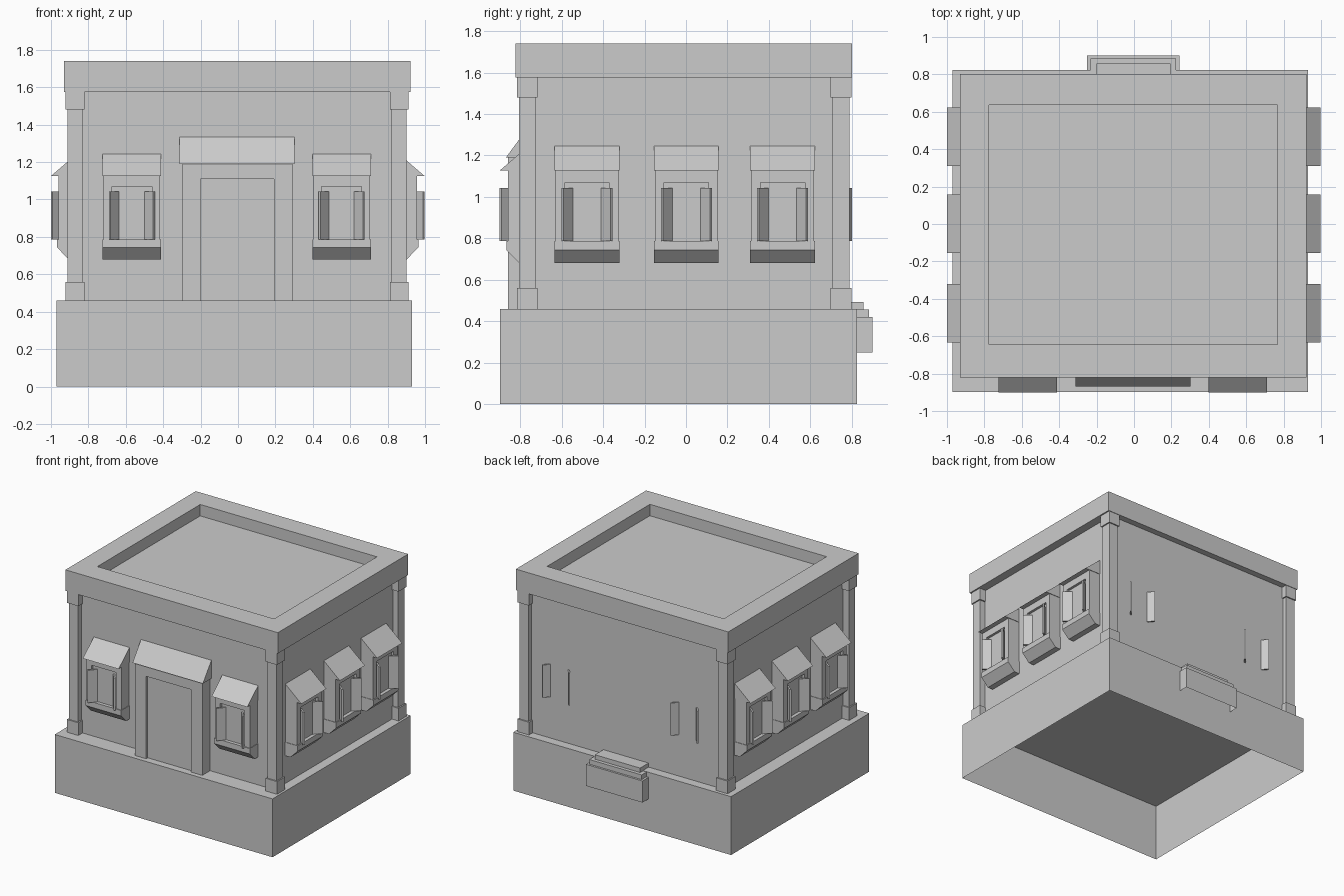
import bpy, bmesh
from math import radians
from mathutils import Matrix

if "Cube" in bpy.data.objects:
    bpy.data.objects.remove(bpy.data.objects["Cube"])


def make(name, verts, faces, matrix=None):
    me = bpy.data.meshes.new(name)
    me.from_pydata(verts, [], faces)
    bm = bmesh.new()
    bm.from_mesh(me)
    bmesh.ops.recalc_face_normals(bm, faces=bm.faces)
    bm.to_mesh(me)
    bm.free()
    ob = bpy.data.objects.new(name, me)
    bpy.context.collection.objects.link(ob)
    if matrix:
        ob.matrix_world = matrix
    return ob


def prism(name, a, b, matrix=None):
    """Join two matching outlines into a closed solid."""
    n = len(a)
    faces = [tuple(range(n)), tuple(range(n, 2 * n))]
    faces += [(i, (i + 1) % n, n + (i + 1) % n, n + i) for i in range(n)]
    return make(name, a + b, faces, matrix)


def box(name, x0, x1, y0, y1, z0, z1, matrix=None, bottom=True):
    ring = [(x0, y0), (x1, y0), (x1, y1), (x0, y1)]
    ob = prism(name, [(x, y, z0) for x, y in ring],
               [(x, y, z1) for x, y in ring], matrix)
    if not bottom:
        bm = bmesh.new()
        bm.from_mesh(ob.data)
        low = [f for f in bm.faces if all(v.co.z < z0 + 1e-5 for v in f.verts)]
        bmesh.ops.delete(bm, geom=low, context='FACES_ONLY')
        bm.to_mesh(ob.data)
        bm.free()
    return ob


def side_profile(name, pts, u0, u1, matrix):
    """Sweep a (depth out of wall, z) profile along the wall."""
    return prism(name, [(u0, -d, z) for d, z in pts],
                 [(u1, -d, z) for d, z in pts], matrix)


def shutters(m):
    # pair of thin panels splayed outwards
    for s, side in ((-1, "left"), (1, "right")):
        plan = [(.067, .082), (.076, .074), (.123, .131), (.114, .14)]
        prism("shutter_" + side, [(s * u, -d, .786) for u, d in plan],
              [(s * u, -d, 1.042) for u, d in plan], m)


def window(m):
    w, o = .152, .107
    for s in (-1, 1):
        a, b = sorted((s * o, s * w))
        box("window_jamb", a, b, -.1, .02, .786, 1.126, m)
    box("window_head", -o, o, -.1, .02, 1.07, 1.126, m)
    box("window_pane", -o, o, -.08, .02, .786, 1.07, m)
    side_profile("window_sill", [(-.02, .786), (.107, .786), (.107, .743),
                                 (.045, .68), (-.02, .68)], -.156, .156, m)
    side_profile("window_awning", [(0, 1.246), (.14, 1.126), (0, 1.126)],
                 -.156, .156, m)
    shutters(m)


def place(x, y, deg):
    return Matrix.Translation((x, y, 0)) @ Matrix.Rotation(radians(deg), 4, 'Z')


# base, open underneath, and main walls
box("base", -.97, .93, -.898, .824, 0, .46, bottom=False)
box("walls", -.86, .855, -.763, .752, .46, 1.6)

# cornice ring with sunken roof
outer = [(-.93, -.822), (.923, -.822), (.923, .802), (-.93, .802)]
inner = [(-.775, -.645), (.767, -.645), (.767, .636), (-.775, .636)]
verts = ([(x, y, 1.575) for x, y in outer] + [(x, y, 1.74) for x, y in outer]
         + [(x, y, 1.74) for x, y in inner] + [(x, y, 1.65) for x, y in inner])
faces = [(0, 1, 2, 3), (12, 13, 14, 15)]
for k in (0, 4, 8):
    faces += [(k + i, k + (i + 1) % 4, k + 4 + (i + 1) % 4, k + 4 + i)
              for i in range(4)]
make("cornice_roof", verts, faces)

# corner columns
for x in (-.872, .862):
    for y in (-.766, .748):
        for part, r, z0, z1 in (("column_plinth", .05, .46, .56),
                                ("column_shaft", .04, .56, 1.48),
                                ("column_capital", .05, 1.48, 1.575)):
            box(part, x - r, x + r, y - r, y + r, z0, z1)

# windows on front and both sides
for x in (-.568, .554):
    window(place(x, -.76, 0))
for y in (-.478, .002, .466):
    window(place(.857, y, 90))
    window(place(-.86, y, -90))

# back wall shows only the shutters
for x in (-.54, .58):
    shutters(place(x, .66, 180))

# door surround, door and awning
for x0, x1 in ((-.297, -.2), (.193, .291)):
    box("door_post", x0, x1, -.86, -.75, .46, 1.19)
box("door_lintel", -.2, .193, -.86, -.75, 1.11, 1.19)
box("door", -.2, .193, -.84, -.75, .46, 1.11)
side_profile("door_awning", [(0, 1.335), (.107, 1.19), (0, 1.19)],
             -.312, .302, place(0, -.762, 0))

# stepped block on the back of the base
box("back_step_top", -.2, .195, .752, .857, .455, .492)
box("back_step_middle", -.232, .224, .8, .884, .42, .457)
box("back_step_lower", -.25, .242, .8, .9, .25, .42, bottom=False)
